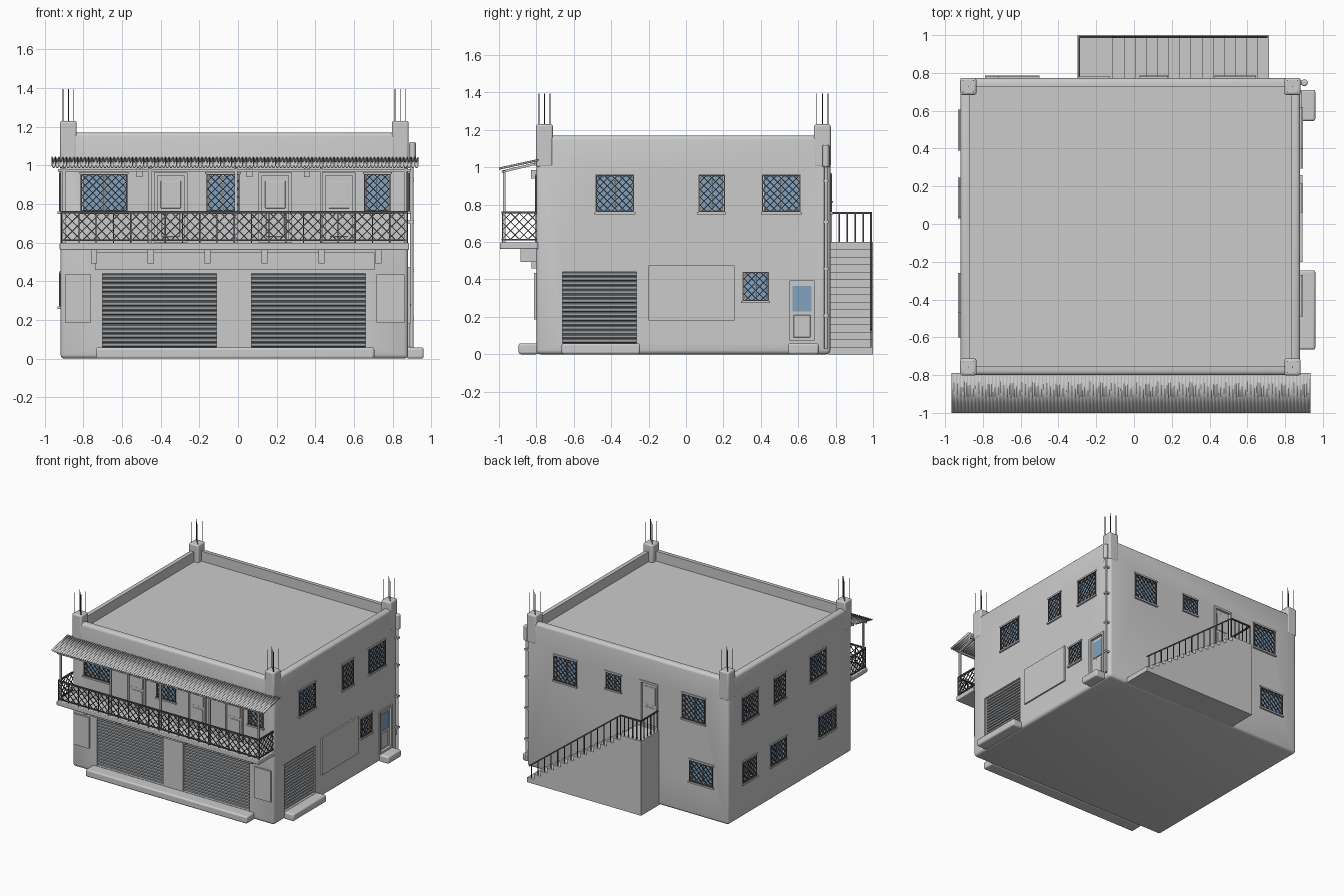
import bpy, bmesh, math
from mathutils import Vector, Matrix

if "Cube" in bpy.data.objects:
    bpy.data.objects.remove(bpy.data.objects["Cube"])

X0, X1, Y0, Y1 = -0.918, 0.88, -0.80, 0.772      # outer wall planes
parts = {}

def mesh(name):
    return parts.setdefault(name, bmesh.new())

def box(name, a, b):
    lo = Vector([min(p, q) for p, q in zip(a, b)])
    hi = Vector([max(p, q) for p, q in zip(a, b)])
    bmesh.ops.create_cube(mesh(name), size=1, matrix=Matrix.Translation((lo + hi) / 2)
                          @ Matrix.Diagonal((*(hi - lo), 1)))

def bar(name, p, q, w=0.006, sides=4):
    p, q = Vector(p), Vector(q)
    d = q - p
    m = Matrix.Translation((p + q) / 2) @ d.to_track_quat('Z', 'Y').to_matrix().to_4x4()
    if sides == 4:
        bmesh.ops.create_cube(mesh(name), size=1, matrix=m @ Matrix.Diagonal((w, w, d.length, 1)))
    else:
        bmesh.ops.create_cone(mesh(name), cap_ends=True, segments=sides, radius1=w / 2,
                              radius2=w / 2, depth=d.length, matrix=m)

def on(face, u, z, d):
    """Point on a wall: u along it, height z, d outward."""
    return {'front': (u, Y0 - d, z), 'back': (u, Y1 + d, z),
            'right': (X1 + d, u, z), 'left': (X0 - d, u, z)}[face]

def wbox(name, face, u0, u1, z0, z1, d0, d1):
    box(name, on(face, u0, z0, d0), on(face, u1, z1, d1))

def frame(name, face, u0, u1, z0, z1, t, d0, d1):
    for a, b in ((u0, u0 + t), (u1 - t, u1)):
        wbox(name, face, a, b, z0, z1, d0, d1)
    for a, b in ((z0, z0 + t), (z1 - t, z1)):
        wbox(name, face, u0 + t, u1 - t, a, b, d0, d1)

def lattice(name, point, w, h, pitch, thick):
    """Crossed diagonal bars clipped to a w by h rectangle."""
    n = math.ceil((w + h) / pitch)
    for i in range(1, n):
        c = -h + i * (w + h) / n
        a, b = max(0, c), min(w, c + h)
        if b - a > 0.004:
            bar(name, point(a, a - c), point(b, b - c), thick)
            bar(name, point(a, h - a + c), point(b, h - b + c), thick)

def window(face, u0, u1, z0, z1):
    wbox('cutter', face, u0, u1, z0, z1, -0.03, 0.1)
    wbox('window_glass', face, u0, u1, z0, z1, -0.035, -0.022)
    frame('window_frames', face, u0, u1, z0, z1, 0.01, -0.028, -0.008)
    m = (u0 + u1) / 2
    wbox('window_frames', face, m - 0.004, m + 0.004, z0, z1, -0.028, -0.012)
    lattice('window_grilles', lambda u, v: on(face, u0 + u, z0 + v, 0.004), u1 - u0, z1 - z0, 0.042, 0.0045)
    frame('window_grilles', face, u0 - 0.003, u1 + 0.003, z0, z1, 0.006, 0, 0.008)
    wbox('window_sills', face, u0 - 0.01, u1 + 0.01, z0 - 0.012, z0, -0.02, 0.014)
    wbox('window_sills', face, u0 - 0.01, u1 + 0.01, z1, z1 + 0.01, -0.02, 0.008)

def door(face, u0, u1, z0, z1, glazed=False):
    wbox('cutter', face, u0, u1, z0, z1, -0.025, 0.1)
    wbox('doors', face, u0, u1, z0, z1, -0.03, -0.012)
    frame('door_frames', face, u0 - 0.008, u1 + 0.008, z0, z1 + 0.008, 0.016, -0.02, 0.008)
    s = z0 + (z1 - z0) * 0.5
    wbox('doors', face, u0 + 0.03, u1 - 0.03, z0 + 0.03, s - 0.02, -0.012, -0.006)
    wbox('window_glass' if glazed else 'doors', face, u0 + 0.025, u1 - 0.025, s, z1 - 0.035, -0.012, -0.006)

def shutter(face, u0, u1, z0, z1, n=16):
    wbox('cutter', face, u0, u1, z0, z1, -0.03, 0.1)
    bm, h = mesh('roller_shutters'), (z1 - z0) / n
    prof = [(z0 + (i + f) * h, d) for i in range(n)
            for f, d in ((0, -0.026), (0.2, -0.012), (0.75, -0.012), (0.95, -0.026))]
    cols = [[bm.verts.new(on(face, u, z, d)) for z, d in prof] for u in (u0, u1)]
    for i in range(len(prof) - 1):
        bm.faces.new((cols[0][i], cols[1][i], cols[1][i + 1], cols[0][i + 1]))
    for u in (u0, u1 - 0.01):
        wbox('shutter_guides', face, u, u + 0.01, z0, z1, -0.03, -0.002)

# wall block with hollow roof
box('building_walls', (X0, Y0, 0), (X1, Y1, 1.17))
box('cutter', (X0 + 0.047, Y0 + 0.047, 1.09), (X1 - 0.047, Y1 - 0.047, 1.4))

# corner posts with reinforcing rods
for x in (X0 + 0.041, X1 - 0.041):
    for y in (Y0 + 0.043, Y1 - 0.043):
        box('roof_corner_posts', (x - 0.043, y - 0.045, 1.0), (x + 0.043, y + 0.045, 1.23))
        for sx in (-1, 1):
            for sy in (-1, 1):
                p = (x + 0.028 * sx, y + 0.03 * sy)
                bar('reinforcing_rods', (*p, 1.2), (*p, 1.395), 0.005, 6)
        bar('reinforcing_rods', (x, y, 1.2), (x, y, 1.395), 0.005, 6)

# windows
for u0, u1 in ((-0.81, -0.575), (-0.16, 0.005), (0.655, 0.785)):
    window('front', u0, u1, 0.76, 0.955)
for u0, u1 in ((-0.48, -0.28), (0.07, 0.205), (0.41, 0.61)):
    window('right', u0, u1, 0.76, 0.96)
window('right', 0.305, 0.44, 0.285, 0.44)
for u0, u1, z0, z1 in ((-0.71, -0.51, 0.76, 0.96), (0.04, 0.17, 0.82, 0.95),
                       (0.435, 0.635, 0.76, 0.96), (-0.78, -0.575, 0.27, 0.44)):
    window('back', u0, u1, z0, z1)
for u0, u1, z0, z1 in ((0.40, 0.595, 0.76, 0.96), (0.05, 0.19, 0.76, 0.96), (-0.46, -0.27, 0.76, 0.96),
                       (0.42, 0.59, 0.27, 0.44), (0.04, 0.235, 0.27, 0.44), (-0.59, -0.38, 0.27, 0.44)):
    window('left', u0, u1, z0, z1)

# doors and shop shutters
for u in (-0.425, 0.115, 0.445):
    door('front', u, u + 0.155, 0.60, 0.955)
door('back', -0.285, -0.135, 0.60, 0.96)
door('right', 0.545, 0.695, 0.06, 0.40, True)
shutter('front', -0.71, -0.10, 0.06, 0.44)
shutter('front', 0.06, 0.67, 0.06, 0.44)
shutter('right', -0.67, -0.255, 0.06, 0.44)

# doorsteps
box('doorsteps', (-0.735, -0.895, 0), (0.705, Y0 + 0.01, 0.058))
box('doorsteps', (X1 - 0.01, -0.665, 0), (0.96, -0.245, 0.058))
box('doorsteps', (X1 - 0.01, 0.545, 0), (0.96, 0.71, 0.058))

# blank sign boards
wbox('sign_boards', 'front', -0.74, 0.705, 0.458, 0.55, -0.01, 0.025)
wbox('sign_boards', 'front', -0.895, -0.76, 0.186, 0.435, -0.01, 0.014)
wbox('sign_boards', 'front', 0.715, 0.86, 0.186, 0.435, -0.01, 0.014)
wbox('sign_boards', 'right', -0.20, 0.26, 0.18, 0.475, -0.01, 0.012)

# balcony slab, brackets, railing
box('balcony_floor', (-0.922, -0.995, 0.562), (0.884, Y0 + 0.01, 0.598))
for i in range(6):
    x = -0.745 + i * 0.294
    box('balcony_brackets', (x - 0.016, -0.885, 0.492), (x + 0.016, Y0 + 0.01, 0.565))
L, R, F, B, T = -0.912, 0.874, -0.982, Y0, 0.757
lattice('balcony_railing', lambda u, v: (L + u, F, 0.612 + v), R - L, T - 0.612, 0.052, 0.005)
for x in (L, R):
    lattice('balcony_railing', lambda u, v: (x, F + u, 0.612 + v), B - F, T - 0.612, 0.052, 0.005)
for z, w in ((T, 0.011), (0.612, 0.008)):
    bar('balcony_railing', (L, F, z), (R, F, z), w)
    for x in (L, R):
        bar('balcony_railing', (x, F, z), (x, B, z), w)
for i in range(21):
    x = L + (R - L) * i / 20
    bar('balcony_railing', (x, F, 0.595), (x, F, T), 0.006)
for x in (-0.90, -0.455, -0.01, 0.43, 0.865):
    bar('canopy_posts', (x, -0.972, 0.59), (x, -0.972, 0.985), 0.014)
    bar('canopy_frame', (x, -0.985, 0.976), (x, Y0, 1.02), 0.013)
bar('canopy_frame', (-0.93, -0.972, 0.975), (0.895, -0.972, 0.975), 0.014)
bar('canopy_frame', (-0.93, Y0 - 0.006, 1.015), (0.895, Y0 - 0.006, 1.015), 0.014)

# corrugated canopy
bm, n = mesh('corrugated_canopy'), 400
rows = [[bm.verts.new((-0.965 + 1.895 * i / n, y, z + 0.006 * math.sin(i * math.pi / 2 + math.pi / 4)))
         for i in range(n + 1)] for y, z in ((-1.0, 0.995), (Y0 + 0.01, 1.04))]
for i in range(n):
    bm.faces.new((rows[0][i], rows[0][i + 1], rows[1][i + 1], rows[1][i]))

# wall lamps
for x in (-0.51, 0.06, 0.355):
    box('wall_lamps', (x - 0.015, -0.83, 0.94), (x + 0.015, Y0 + 0.005, 0.985))

# drain pipe at the back corner
px, py = X1 + 0.018, 0.748
bar('drain_pipe', (px, py, 0.03), (px, py, 1.02), 0.018, 12)
bar('drain_hopper', (px + 0.004, py, 1.0), (px + 0.004, py, 1.12), 0.036, 16)
for z in (0.2, 0.45, 0.7, 0.92):
    box('drain_pipe', (X1 - 0.005, py - 0.013, z), (px + 0.011, py + 0.013, z + 0.014))

# outside staircase: stepped profile pushed out from the back wall
bm, steps, xl, xe = mesh('back_staircase'), 15, -0.11, 0.715
prof = [(xe, 0), (-0.30, 0), (-0.30, 0.60), (xl, 0.60)]
run, rise = (xe - xl) / (steps - 1), 0.60 / steps
for i in range(1, steps):
    prof += [(xl + (i - 1) * run, 0.60 - i * rise), (xl + i * run, 0.60 - i * rise)]
face = bm.faces.new([bm.verts.new((x, Y1 - 0.01, z)) for x, z in prof])
ext = bmesh.ops.extrude_face_region(bm, geom=[face])
bmesh.ops.translate(bm, vec=(0, 1.01 - Y1, 0), verts=[v for v in ext['geom'] if isinstance(v, bmesh.types.BMVert)])

# staircase railing
ry, rx = 0.99, -0.29
bar('stair_railing', (xe - 0.01, ry, 0.13), (xl, ry, 0.755), 0.010)
bar('stair_railing', (xl, ry, 0.755), (rx, ry, 0.755), 0.010)
bar('stair_railing', (rx, ry, 0.755), (rx, Y1, 0.755), 0.010)
for i in range(1, steps):
    x = xl + (i - 0.5) * run
    bar('stair_railing', (x, ry, 0.60 - i * rise), (x, ry, 0.755 - 0.625 * (x - xl) / (xe - 0.01 - xl)), 0.006)
for i in range(6):
    x, y = xl + (rx - xl) * i / 5, ry + (Y1 + 0.005 - ry) * i / 5
    bar('stair_railing', (x, ry, 0.595), (x, ry, 0.755), 0.006)
    bar('stair_railing', (rx, y, 0.595), (rx, y, 0.755), 0.006)

# turn the collected parts into objects
colours = {'window_glass': (0.22, 0.36, 0.52), 'roller_shutters': (0.36, 0.38, 0.40)}
for k in ('window_grilles', 'balcony_railing', 'stair_railing', 'reinforcing_rods'):
    colours[k] = (0.08, 0.08, 0.09)
bevels = {'building_walls': 0.022, 'roof_corner_posts': 0.012, 'doorsteps': 0.012,
          'drain_hopper': 0.008, 'doors': 0.003, 'balcony_floor': 0.006}
objs = {}
for name, bm in parts.items():
    bmesh.ops.recalc_face_normals(bm, faces=bm.faces)
    me = bpy.data.meshes.new(name)
    bm.to_mesh(me)
    bm.free()
    ob = objs[name] = bpy.data.objects.new(name, me)
    bpy.context.collection.objects.link(ob)
    if name in colours:
        mat = bpy.data.materials.new(name)
        mat.diffuse_color = (*colours[name], 1)
        mat.use_nodes = True
        mat.node_tree.nodes["Principled BSDF"].inputs["Base Color"].default_value = mat.diffuse_color
        me.materials.append(mat)
    if name in bevels:
        m = ob.modifiers.new('Bevel', 'BEVEL')
        m.width, m.segments, m.limit_method = bevels[name], 3, 'ANGLE'
m = objs['corrugated_canopy'].modifiers.new('Thickness', 'SOLIDIFY')
m.thickness = 0.004

# cut the openings and roof well out of the walls
cut = objs.pop('cutter')
cut.hide_render = True
m = objs['building_walls'].modifiers.new('Openings', 'BOOLEAN')
m.object, m.operation, m.solver = cut, 'DIFFERENCE', 'EXACT'
bpy.context.view_layer.objects.active = objs['building_walls']
for mod in list(objs['building_walls'].modifiers):
    bpy.ops.object.modifier_apply(modifier=mod.name)
bpy.data.objects.remove(cut)

# smooth shading on rounded parts
bpy.ops.object.select_all(action='DESELECT')
for k in ('building_walls', 'roof_corner_posts', 'doorsteps', 'drain_pipe', 'drain_hopper', 'corrugated_canopy'):
    objs[k].select_set(True)
bpy.ops.object.shade_smooth_by_angle(angle=math.radians(40))
